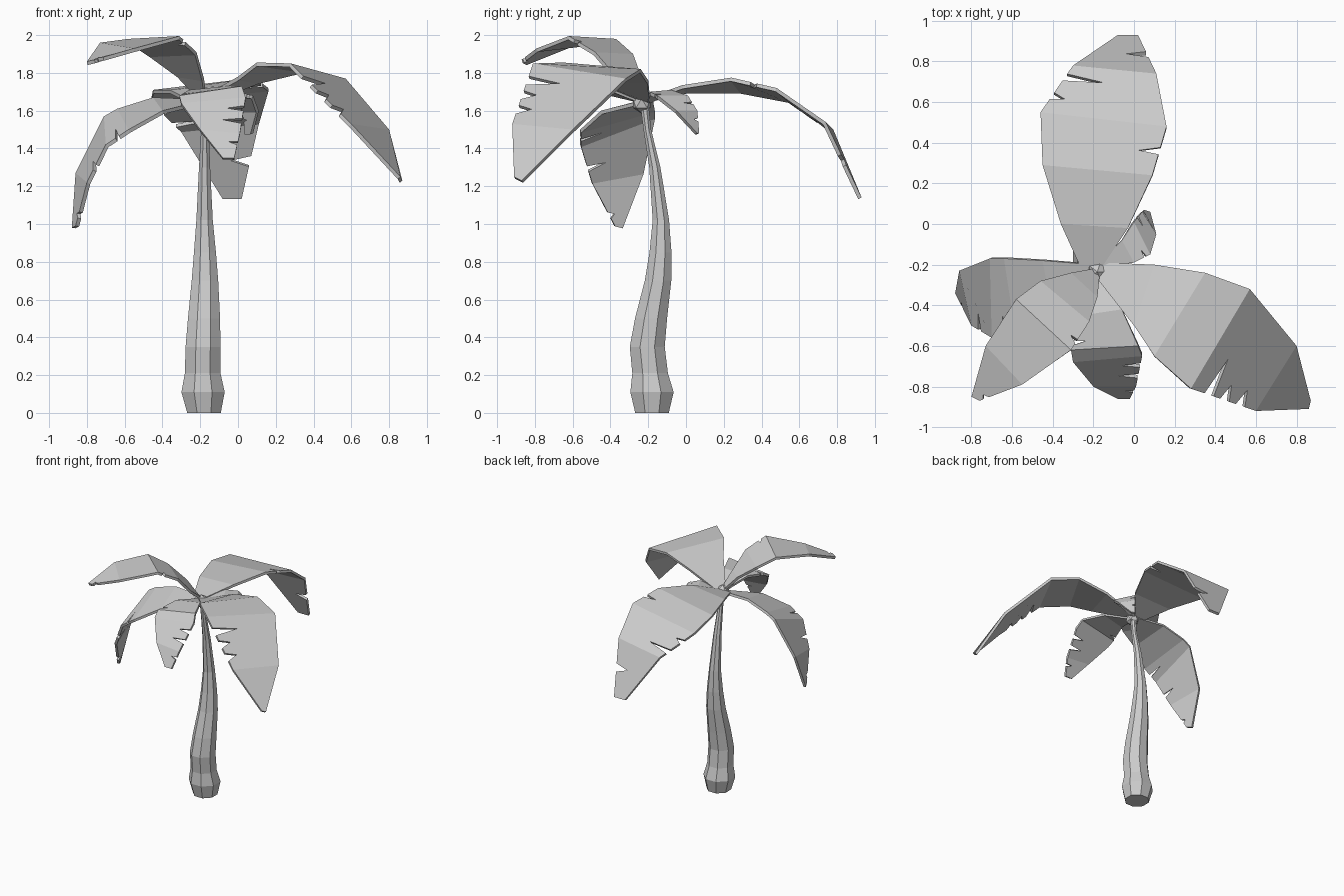
import bpy, bmesh, math
from mathutils import Vector


def finish(bm, name):
    me = bpy.data.meshes.new(name)
    bm.to_mesh(me)
    bm.free()
    ob = bpy.data.objects.new(name, me)
    bpy.context.collection.objects.link(ob)
    return ob


# Curved trunk: rings of (x, y, z, radius), eight flat sides
rings = [(-.18, -.18, 0, .096), (-.185, -.18, .11, .124), (-.187, -.19, .21, .102),
         (-.185, -.205, .35, .1), (-.18, -.185, .5, .092), (-.175, -.148, .7, .076),
         (-.175, -.135, .85, .063), (-.177, -.133, 1.02, .047), (-.177, -.165, 1.3, .032),
         (-.175, -.205, 1.5, .022), (-.175, -.22, 1.63, .024)]
bm = bmesh.new()
N = 8
loops = []
for x, y, z, r in rings:
    loops.append([bm.verts.new((x + r * math.cos((k + .5) * math.tau / N),
                                y + r * math.sin((k + .5) * math.tau / N), z)) for k in range(N)])
for lo, hi in zip(loops, loops[1:]):
    for k in range(N):
        j = (k + 1) % N
        bm.faces.new((lo[k], lo[j], hi[j], hi[k]))
bm.faces.new(loops[0][::-1])
bm.faces.new(loops[-1])
finish(bm, "trunk")

# Crown bud where the fronds meet
bpy.ops.mesh.primitive_ico_sphere_add(subdivisions=1, radius=.055, location=(-.18, -.235, 1.64))
bpy.context.object.name = "crown_bud"


def frond(name, rows, notches):
    """rows: (x,y,z of one edge, x,y,z of other edge); notches: (strip, side, t, depth)"""
    bm = bmesh.new()
    edges = [[Vector(r[:3]) for r in rows], [Vector(r[3:]) for r in rows]]
    for i in range(len(rows) - 1):
        def at(t, u):
            return edges[0][i].lerp(edges[0][i + 1], t).lerp(edges[1][i].lerp(edges[1][i + 1], t), u)
        outline = []
        for side in (0, 1):
            pts = [at(0, side)]
            for s, sd, t, depth in notches:
                if s == i and sd == side:
                    pts += [at(t - .07, side), at(t - .03, abs(side - depth)), at(t + .07, side)]
            pts.append(at(1, side))
            outline += pts if side == 0 else pts[::-1]
        f = bm.faces.new([bm.verts.new(p) for p in outline])
        f.normal_update()
        if f.normal.z < 0:
            f.normal_flip()
    bmesh.ops.remove_doubles(bm, verts=bm.verts[:], dist=.0005)
    ob = finish(bm, name)
    mod = ob.modifiers.new("thickness", 'SOLIDIFY')
    mod.thickness = .02
    mod.offset = -1


# Torn fronds
frond("frond_back", [
    (-.26, -.22, 1.66, -.15, -.2, 1.67), (-.36, 0, 1.71, -.03, -.02, 1.735),
    (-.45, .29, 1.71, .09, .24, 1.775), (-.46, .55, 1.66, .16, .48, 1.72),
    (-.3, .78, 1.5, .11, .74, 1.54), (-.08, .93, 1.14, .02, .93, 1.14)],
    [(2, 1, .5, .17), (3, 0, .35, .12), (3, 0, .75, .42), (4, 1, .5, .4)])

frond("frond_right", [
    (-.15, -.19, 1.66, -.18, -.27, 1.68), (.1, -.2, 1.76, 0, -.5, 1.78),
    (.35, -.24, 1.82, .1, -.65, 1.855), (.57, -.32, 1.77, .28, -.81, 1.85),
    (.8, -.6, 1.5, .6, -.92, 1.53), (.87, -.87, 1.23, .86, -.91, 1.25)],
    [(3, 1, .28, .38), (3, 1, .52, .18), (3, 1, .76, .2)])

frond("frond_high", [
    (-.2, -.22, 1.67, -.17, -.26, 1.69), (-.31, -.24, 1.79, -.18, -.36, 1.77),
    (-.46, -.28, 1.9, -.22, -.48, 1.91), (-.58, -.37, 1.98, -.31, -.62, 1.995),
    (-.73, -.6, 1.96, -.55, -.79, 1.93), (-.8, -.85, 1.86, -.76, -.87, 1.87)],
    [(2, 1, .7, .12), (4, 1, .85, .3)])

frond("frond_left", [
    (-.2, -.2, 1.66, -.2, -.25, 1.65), (-.45, -.18, 1.67, -.4, -.45, 1.6),
    (-.64, -.17, 1.61, -.58, -.56, 1.5), (-.71, -.17, 1.57, -.7, -.56, 1.42),
    (-.86, -.23, 1.27, -.8, -.5, 1.22), (-.88, -.34, .98, -.86, -.38, .99)],
    [(2, 1, .5, .3), (3, 1, .6, .3), (4, 1, .75, .3)])

frond("frond_front", [
    (-.2, -.24, 1.66, -.17, -.24, 1.66), (-.26, -.45, 1.71, -.06, -.42, 1.73),
    (-.31, -.62, 1.68, .02, -.6, 1.73), (-.3, -.68, 1.64, .04, -.65, 1.67),
    (-.2, -.8, 1.5, .01, -.8, 1.48), (-.08, -.86, 1.35, -.02, -.86, 1.35)],
    [(3, 1, .3, .3), (3, 1, .65, .4), (4, 1, .4, .3), (1, 0, .8, .2)])

frond("frond_small", [
    (-.17, -.19, 1.66, -.16, -.21, 1.66), (-.06, -.08, 1.71, 0, -.19, 1.7),
    (0, .01, 1.68, .08, -.15, 1.68), (.04, .06, 1.6, .11, -.05, 1.6),
    (.05, .07, 1.48, .08, .06, 1.48)],
    [(1, 1, .7, .25), (2, 0, .5, .35), (3, 0, .4, .3)])
